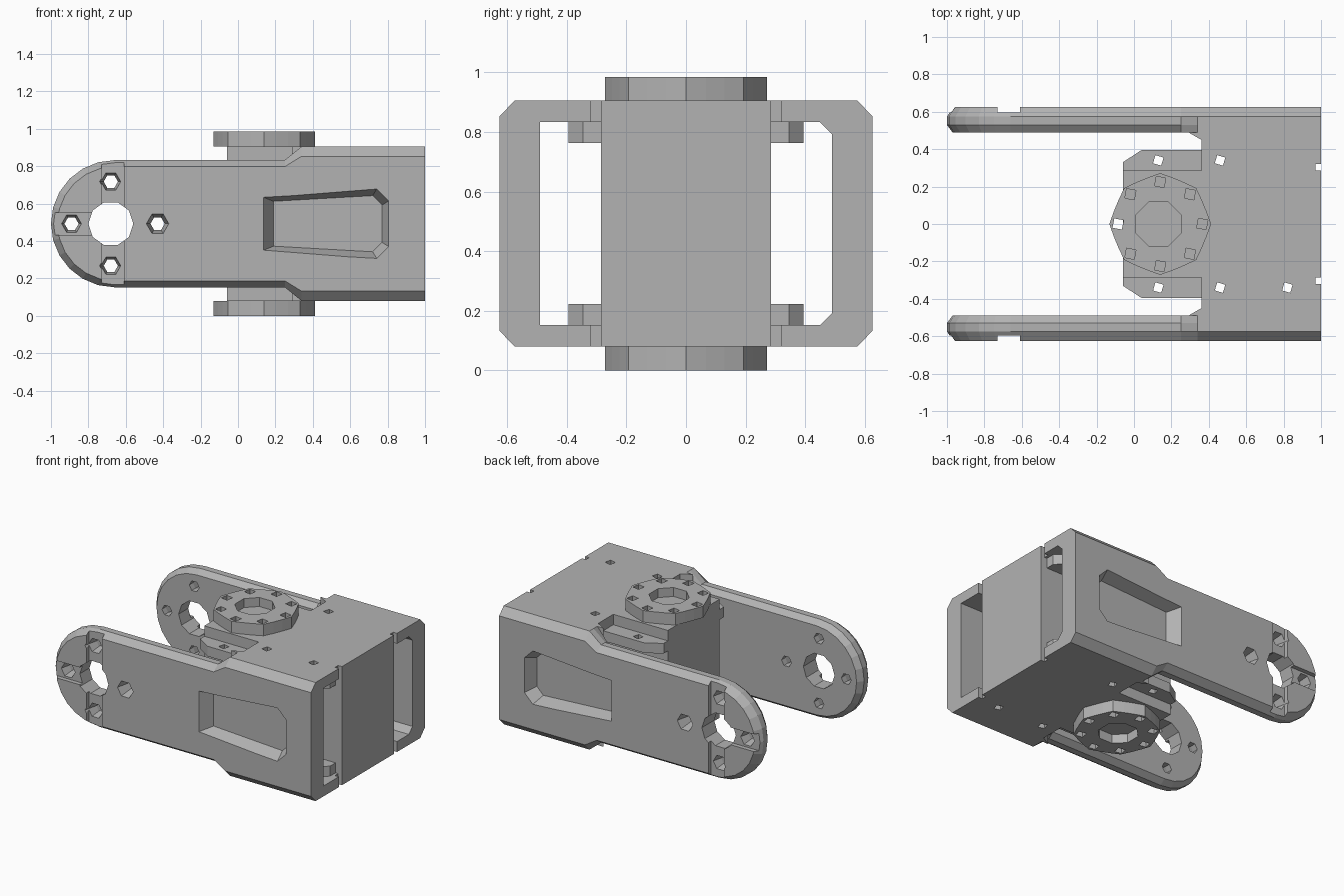
import bpy, bmesh
from math import cos, sin, pi, radians

MID = 0.4925          # half the total height; meshes are modelled around it
if "Cube" in bpy.data.objects:
    bpy.data.objects.remove(bpy.data.objects["Cube"])

grey = bpy.data.materials.new("plain grey")
grey.use_nodes = True
COLOUR = (0.45, 0.45, 0.45, 1)
grey.diffuse_color = COLOUR
grey.node_tree.nodes["Principled BSDF"].inputs["Base Color"].default_value = COLOUR


def loft(name, rings):
    """Closed solid through rings of equal point count."""
    bm = bmesh.new()
    loops = [[bm.verts.new(p) for p in ring] for ring in rings]
    n = len(loops[0])
    for a, b in zip(loops, loops[1:]):
        for i in range(n):
            j = (i + 1) % n
            bm.faces.new((a[i], a[j], b[j], b[i]))
    bm.faces.new(loops[0])
    bm.faces.new(loops[-1])
    bmesh.ops.recalc_face_normals(bm, faces=bm.faces)
    mesh = bpy.data.meshes.new(name)
    bm.to_mesh(mesh)
    bm.free()
    mesh.materials.append(grey)
    obj = bpy.data.objects.new(name, mesh)
    bpy.context.collection.objects.link(obj)
    obj.location.z = MID
    return obj


def prism_z(name, pts, low, high):
    return loft(name, [[(x, y, z) for x, y in pts] for z in (low, high)])


def prism_y(name, pts, near, far):
    return loft(name, [[(x, y, z) for x, z in pts] for y in (near, far)])


def ngon(cx, cy, r, n, turn=0.0):
    return [(cx + r * cos(turn + 2 * pi * i / n), cy + r * sin(turn + 2 * pi * i / n))
            for i in range(n)]


def rect(x0, x1, y0, y1):
    return [(x0, y0), (x1, y0), (x1, y1), (x0, y1)]


def apply(obj, mod):
    bpy.context.view_layer.objects.active = obj
    bpy.ops.object.modifier_apply(modifier=mod.name)


def cut(obj, cutter):
    bpy.context.view_layer.update()
    mod = obj.modifiers.new("cut", 'BOOLEAN')
    mod.operation = 'DIFFERENCE'
    mod.solver = 'EXACT'
    mod.object = cutter
    apply(obj, mod)
    bpy.data.objects.remove(cutter)


def mirror(obj, y=False, z=False):
    mod = obj.modifiers.new("mirror", 'MIRROR')
    mod.use_axis = (False, y, z)
    mod.use_mirror_merge = False
    apply(obj, mod)


# Central body
prism_z("servo_body", rect(-0.06, 1, -0.285, 0.285), -0.4125, 0.4125)

# Mounting tabs beside the body
tab = prism_z("mounting_tabs", [(-0.06, 0.28), (0.95, 0.28), (0.95, 0.345), (0.90, 0.395),
                                (0.04, 0.395), (-0.06, 0.33)], 0.27, 0.34)
mirror(tab, y=True, z=True)

# Bracket plates joining the arms to the body
plate = prism_z("bracket_plates", [(0.36, 0.285), (0.97, 0.285), (0.97, 0.32), (1, 0.32),
                                   (1, 0.49), (0.29, 0.49), (0.36, 0.45)], 0.34, 0.4125)
mirror(plate, y=True, z=True)

# Screw holes through plates and tabs
for x, sides in ((0.13, (1, -1)), (0.46, (1, -1)), (0.82, (-1,))):
    for s in sides:
        for part in (tab, plate):
            cut(part, prism_z("hole", ngon(x, s * 0.34, 0.032, 4, 0.5), -0.6, 0.6))

# Corner gussets inside one side opening
gusset = loft("corner_gussets", [[(x, 0.45, 0.34), (x, 0.49, 0.34), (x, 0.49, 0.30)]
                                 for x in (0.36, 1)])
mirror(gusset, z=True)


# Side arms: rounded end, widening toward the bracket
def arm_outline(d, e):
    arc = [(-0.66 + (0.34 - d) * cos(radians(a)), (0.34 - d) * sin(radians(a)))
           for a in range(90, 271, 15)]
    low = [(0.25, d - 0.34), (0.34, e - 0.4125), (1, e - 0.4125)]
    return arc + low + [(x, -z) for x, z in reversed(low)]


arm = loft("side_arms", [[(x, y, z) for x, z in arm_outline(d, e)] for y, d, e in
                         ((-0.49, 0.03, 0), (-0.53, 0, 0),
                          (-0.575, 0, 0.0), (-0.625, 0.035, 0.052))])

# Shallow radial channels around the arm's pivot
for pts in (rect(-0.73, -0.61, 0, 0.5), rect(-0.73, -0.61, -0.5, 0),
            rect(-1.1, -0.7, -0.06, 0.06)):
    cut(arm, prism_y("channel", pts, -0.7, -0.595))

# Pivot hole and screw holes
cut(arm, prism_y("pivot", ngon(-0.68, 0, 0.12, 10), -0.7, -0.4))
for x, z in ((-0.68, 0.225), (-0.68, -0.225), (-0.89, 0), (-0.43, 0)):
    cut(arm, loft("screw", [[(px, y, pz) for px, pz in ngon(x, z, r, 6)]
                            for y, r in ((-0.66, 0.068), (-0.53, 0.038), (-0.4, 0.038))]))


# Pocket with sloping walls
def pocket_ring(y, x0, x1, h_left, h_right, c):
    half = [(x0, h_left), (x1 - c, h_right), (x1, h_right - c)]
    return [(x, y, z) for x, z in half] + [(x, y, -z) for x, z in reversed(half)]


cut(arm, loft("pocket", [pocket_ring(-0.66, 0.115, 0.82, 0.15, 0.20, 0.07),
                         pocket_ring(-0.54, 0.19, 0.77, 0.12, 0.15, 0.05)]))
mirror(arm, y=True)

# Scalloped horns above and below the body
outline = []
for i in range(24):
    t = 2 * pi * i / 24
    r = 0.262 + 0.01 * cos(8 * t)
    outline.append((0.14 + r * cos(t), r * sin(t)))
horn = prism_z("horn_discs", outline, 0.4125, MID)
cut(horn, prism_z("recess", ngon(0.13, 0, 0.13, 8, pi / 8), 0.43, 0.6))
for x, y in ngon(0.14, 0, 0.225, 8):
    cut(horn, prism_z("hole", ngon(x, y, 0.036, 4, 0.6), 0.3, 0.6))
mirror(horn, z=True)
